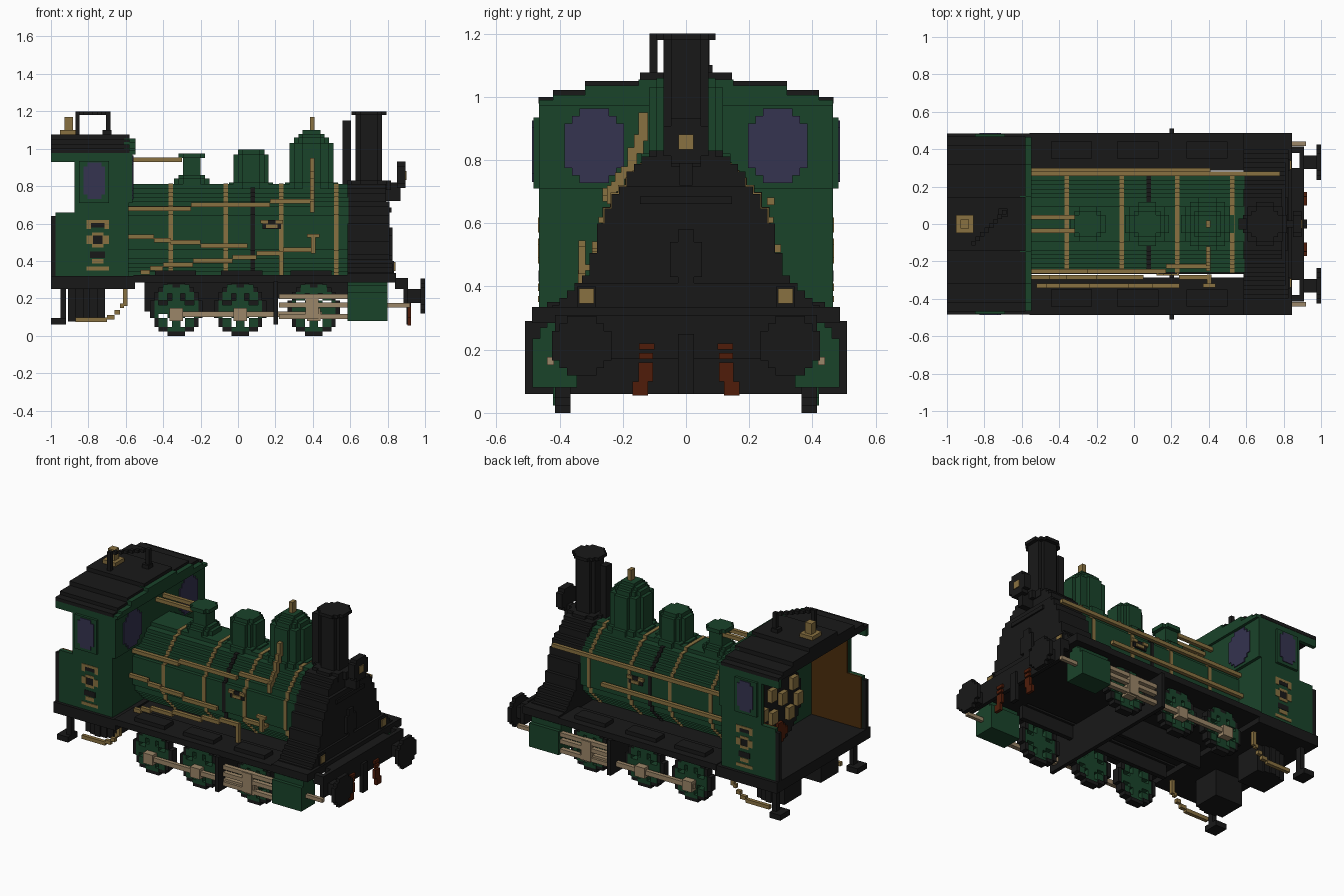
import bpy, bmesh, math

if "Cube" in bpy.data.objects:
    bpy.data.objects.remove(bpy.data.objects["Cube"], do_unlink=True)

STEP = 0.0235  # size of one block


def material(name, red, green, blue):
    mat = bpy.data.materials.new(name)
    mat.use_nodes = True
    colour = (red, green, blue, 1)
    mat.diffuse_color = colour
    mat.node_tree.nodes["Principled BSDF"].inputs["Base Color"].default_value = colour
    return mat


black = material("soot black", .0095, .0095, .0095)
green = material("engine green", .01, .056, .023)
gold = material("brass", .25, .165, .052)
steel = material("tan steel", .33, .24, .14)
glass = material("violet glass", .035, .033, .08)
rust = material("red brown", .08, .012, .003)
wood = material("cab wood", .07, .027, .004)


def part(name, mat, boxes, mirror=False):
    """One object from boxes (x, x, y, y, z, z), optionally repeated on the other side."""
    bm = bmesh.new()
    for side in ((1, -1) if mirror else (1,)):
        for xa, xb, ya, yb, za, zb in boxes:
            ya2, yb2 = sorted((ya * side, yb * side))
            corner = [bm.verts.new((x, y, z)) for x in (xa, xb) for y in (ya2, yb2) for z in (za, zb)]
            for quad in ("0132", "4675", "0451", "2376", "0264", "1573"):
                bm.faces.new([corner[int(c)] for c in quad])
    bmesh.ops.recalc_face_normals(bm, faces=bm.faces)
    mesh = bpy.data.meshes.new(name)
    bm.to_mesh(mesh)
    bm.free()
    mesh.materials.append(mat)
    obj = bpy.data.objects.new(name, mesh)
    bpy.context.collection.objects.link(obj)


def prism(axis, u, w, start, end, test, size, grow=0):
    """Stepped prism along an axis: rows of blocks wherever test(du, dw) holds."""
    n = round(size / STEP) + 1
    boxes = []
    for j in range(-n, n):
        first = None
        for i in range(-n, n + 1):
            hit = i < n and test((i + .5) * STEP, (j + .5) * STEP)
            if hit and first is None:
                first = i
            elif not hit and first is not None:
                a = (u + first * STEP - grow, u + i * STEP + grow)
                b = (w + j * STEP - grow, w + (j + 1) * STEP + grow)
                along = (start, end)
                boxes.append({"x": along + a + b, "y": a + along + b, "z": a + b + along}[axis])
                first = None
    return boxes


def disc(axis, u, w, start, end, radius, grow=0, hole=0):
    return prism(axis, u, w, start, end, lambda a, b: hole <= math.hypot(a, b) < radius, radius, grow)


def tower(x, levels):
    """Round stack of (bottom, top, radius) levels on the centre line."""
    return [box for za, zb, r in levels for box in disc("z", x, 0, za, zb, r)]


def pipe(y, points, end):
    """Stepped pipe along x: each point gives the start and height of a run."""
    stops = [p[0] for p in points[1:]] + [end]
    return [(x, stop, y - .012, y + .012, z - .012, z + .012) for (x, z), stop in zip(points, stops)]


def half_width(table, z):
    """Linear lookup of half width in (height, width) pairs."""
    for (za, wa), (zb, wb) in zip(table, table[1:]):
        if za <= z <= zb:
            return wa + (wb - wa) * (z - za) / (zb - za)
    return 0


# Boiler and its bands
MID = .552
part("boiler", green, disc("x", 0, MID, -.6, .59, .262))
part("brass_bands", gold, [b for x in (-.36, -.065, .23, .525)
                           for b in disc("x", 0, MID, x - .012, x + .012, .262, .004)])
part("dark_band", black, disc("x", 0, MID, .068, .092, .262, .005))

# Flared smokebox with stepped front, door handle and strip
FLARE = [(.3, .42), (.35, .41), (.38, .36), (.42, .33), (.47, .3), (.55, .28), (.62, .262),
         (.66, .245), (.71, .212), (.74, .185), (.79, .155), (.82, .12)]
def flare(limit):
    return lambda a, b: b + MID < limit and abs(a) < half_width(FLARE, b + MID)
part("smokebox", black, prism("x", 0, MID, .585, .79, flare(.82), .45))
part("smokebox_front", black, prism("x", 0, MID, .79, .81, flare(.72), .45)
     + prism("x", 0, MID, .81, .825, flare(.42), .45))
part("door_handle", black, [(.8, .825, -.025, .025, .39, .58), (.8, .825, -.05, .05, .43, .54),
                            (.8, .82, -.145, .145, .66, .685)])

# Chimney, domes and rod behind the chimney
part("chimney", black, tower(.7, [(.78, .83, .12), (.83, 1.18, .072), (1.18, 1.2, .1)]))
part("chimney_rod", black, [(.56, .605, -.03, .03, .78, 1.15)])
part("front_dome", green, tower(.393, [(.74, .82, .14), (.82, 1.03, .12), (1.03, 1.06, .1),
                                       (1.06, 1.08, .08), (1.08, 1.1, .055)]))
part("dome_finial", gold, [(.385, .41, -.02, .02, 1.1, 1.17)])
part("middle_dome", green, tower(.07, [(.74, .82, .12), (.82, .97, .096), (.97, .995, .075)]))
part("rear_dome", green, tower(-.247, [(.74, .84, .1), (.84, .86, .075), (.86, .95, .055), (.95, .975, .076)]))

# Cab walls, floor and lining
part("cab_floor", black, [(-1, -.55, -.485, .485, .25, .32)])
part("cab_sides", green, [(-.975, -.585, .44, .465, .32, .66), (-.875, -.585, .44, .465, .66, .985),
                          (-1, -.875, .44, .465, .93, .985), (-.85, -.69, .44, .482, .71, .935)], True)
part("cab_corner_posts", black, [(-1, -.975, .44, .465, .32, .64)], True)
part("cab_lining", wood, [(-.97, -.61, .43, .441, .32, .66), (-.87, -.61, .43, .441, .66, .97)], True)
part("cab_front", green, [(-.61, front, -w, w, za, zb) for front, w, za, zb in
                          ((-.585, .465, .32, .71), (-.565, .465, .71, .97), (-.548, .465, .97, .99),
                           (-.548, .42, .99, 1.005), (-.548, .32, 1.005, 1.035), (-.548, .15, 1.035, 1.055))])
part("cab_roof", black, [(-1, -.58, -w, w, za, zb) for w, za, zb in
                         ((.467, .978, 1), (.42, 1, 1.022), (.32, 1.022, 1.05), (.145, 1.05, 1.076))])
def oval(a, b):
    return (a / .1) ** 2 + (b / .122) ** 2 < 1
part("front_windows", glass, prism("x", .29, .845, -.567, -.559, oval, .13)
     + prism("x", .29, .845, -.617, -.609, oval, .13), True)
part("side_windows", glass, [(-.825, -.71, .48, .487, .755, .905), (-.805, -.73, .48, .487, .73, .925)], True)

# Crests on the cab sides and boiler
part("crest_plates", black, [(-.79, -.71, .46, .467, .578, .602), (-.775, -.725, .46, .467, .49, .535),
                             (-.79, -.71, .46, .467, .415, .45)], True)
part("crest_brass", gold, [(-.81, -.69, .46, .468, .602, .618), (-.81, -.785, .46, .468, .57, .602),
                           (-.715, -.69, .46, .468, .57, .602), (-.78, -.72, .46, .468, .535, .552),
                           (-.81, -.775, .46, .468, .49, .535), (-.725, -.69, .46, .468, .49, .535),
                           (-.78, -.72, .46, .468, .472, .49), (-.78, -.72, .46, .468, .385, .41),
                           (-.81, -.69, .46, .468, .35, .37)], True)
part("boiler_plate", black, [(.13, .23, .25, .268, .57, .62)], True)
part("boiler_plate_brass", gold, [(.12, .16, .25, .276, .6, .62), (.2, .24, .25, .276, .6, .62),
                                  (.15, .21, .25, .276, .575, .595)], True)

# Cab controls
part("backhead", black, disc("x", 0, MID, -.67, -.6, .24))
part("firebox_door", rust, disc("x", 0, .38, -.69, -.66, .06))
part("gauges", gold, [(-.7, -.66, y - .03, y + .03, z - .04, z + .04) for y, z in
                      ((-.19, .54), (-.14, .66), (-.1, .48), (-.03, .6), (.07, .51), (.08, .66), (.17, .56))])

# Roof fittings
part("whistle", gold, tower(-.905, [(1.07, 1.1, .05), (1.1, 1.17, .03)]))
rail = [(-.87 + i * STEP, -.87 + (i + 1) * STEP, -.115 + i * STEP, -.09 + i * STEP, 1.18, 1.2) for i in range(8)]
part("roof_rail", black, rail + [(b[0], b[1], b[2], b[3], 1.06, 1.19) for b in (rail[0], rail[-1])]
     + disc("z", -.7, .06, 1.03, 1.1, .03))

# Pipes along the boiler
part("upper_pipe_right", gold, pipe(-.252, [(-.59, .68), (-.25, .7)], .17) + pipe(-.225, [(.17, .72)], .41))
part("dome_pipe", gold, [(.385, .41, y - .015, y + .015, za, zb) for y, za, zb in
                         ((-.235, .66, .72), (-.21, .7, .76), (-.19, .74, .78), (-.17, .76, .84),
                          (-.15, .82, .88), (-.135, .86, .95))])
part("middle_pipe_right", gold, pipe(-.285, [(-.59, .53), (-.45, .51), (-.36, .5), (-.2, .48)], .05))
part("lower_pipe_right", gold, pipe(-.33, [(-.52, .34), (-.47, .36), (-.4, .38), (-.24, .4), (-.03, .42),
                                           (.1, .44)], .24) + pipe(-.285, [(.24, .46)], .41)
     + [(.22, .243, -.342, -.318, .29, .45), (.39, .415, -.34, -.318, .44, .54),
        (.39, .415, -.33, -.27, .45, .47), (.37, .435, -.34, -.318, .525, .545)])
part("pipes_left", gold, pipe(.268, [(-.585, .67)], .78) + pipe(.288, [(-.585, .52)], .41))
part("sand_pipes", gold, pipe(.036, [(-.57, .94)], -.3), True)

# Running boards, boiler floor, splasher boxes and frames
part("running_boards", black, [(-.56, .6, .285, .487, .285, .325)], True)
part("boiler_floor", black, [(-.56, .6, -.268, .268, .285, .31)])
part("front_deck", black, [(.585, .845, -.487, .487, .285, .335)])
part("splashers", black, [(x - .11, x + .11, .35, .44, .32, .35) for x in (-.335, .02, .39)], True)
part("frames", black, [(-.5, .6, .3, .33, .2, .29)], True)
part("cross_plate", black, [(.19, .215, -.51, .51, .06, .29)])
part("centre_plate", black, [(-.5, .2, -.012, .012, .13, .29)])

# Wheels
CENTRES = (-.33, .012, .405)
AXLE = 6 * STEP
def spokes(a, b):
    r = math.hypot(a, b)
    turn = math.atan2(b, a) / (math.pi / 4)
    return r < .05 or .095 < r < .118 or (r < .118 and abs(turn - round(turn)) * r < .018)
part("tyres", black, [b for x in CENTRES for b in disc("y", x, AXLE, .365, .415, AXLE, hole=.117)], True)
part("wheel_spokes", green, [b for x in CENTRES for b in prism("y", x, AXLE, .375, .42, spokes, .13)]
     + [(x + a - .025, x + a + .025, .4, .42, .225, .275) for x in CENTRES for a in (-.045, .045)], True)

# Rods, crossheads and cylinders
part("coupling_rods", steel, [(-.37, .45, .43, .455, .1, .13)]
     + [(x - .035, x + .035, .415, .465, .08, .148) for x in CENTRES], True)
part("slide_bars", steel, [(.22, .59, .44, .47, z, z + .026) for z in (.197, .152, .09)]
     + [(.36, .43, .43, .475, .09, .22)], True)
part("cylinders", green, [(.585, .8, .345, .485, .08, .235), (.585, .8, .365, .462, .235, .27),
                          (.585, .8, .39, .44, .27, .29)], True)
part("piston_tails", steel, [(.8, .92, .417, .44, .152, .176)], True)

# Buffer beam, buffers, coupling hook and hoses
part("buffer_beam", black, [(.885, .91, -.415, .415, .17, .31), (.84, .89, -.3, .3, .25, .31)])
part("beam_brackets", black, [(.84, .89, .38, .415, .25, .31)], True)
part("buffers", black, disc("x", .33, .212, .975, 1, .1) + [(.9, .98, .295, .365, .175, .25)], True)
part("coupling_hook", black, [(.9, .925, -.025, .025, .06, .25)])
part("hoses", rust, [(.905, .925, .1, .148, .2, .22), (.905, .925, .105, .148, .17, .19),
                     (.905, .925, .105, .15, .1, .16), (.905, .925, .12, .17, .055, .1)], True)

# Lamps
part("top_lamp", black, disc("x", 0, .86, .85, .895, .07) + [(.78, .87, -.02, .02, .72, .82)])
part("side_lamps", black, [(.8, .835, .285, .345, .32, .4)], True)
part("top_lamp_glass", gold, disc("x", 0, .857, .89, .9, .03))
part("side_lamp_glass", gold, disc("x", .315, .37, .83, .841, .03), True)

# Rear underside: tanks, steps and drain pipes
part("rear_tanks", black, [(x, x + .04, .1, .28 + bulge, .075, .26) for x, bulge in
                           ((-.91, 0), (-.87, .015), (-.83, .025), (-.79, .015), (-.75, 0))], True)
part("rear_steps", black, [(-.95, -.92, .38, .42, .08, .26), (-1, -.92, .35, .45, .06, .095)], True)
part("drain_pipes", gold, pipe(.37, [(-.87, .085), (-.7, .1), (-.66, .125), (-.63, .16)], -.61)
     + [(-.615, -.592, .358, .382, .16, .26)], True)
